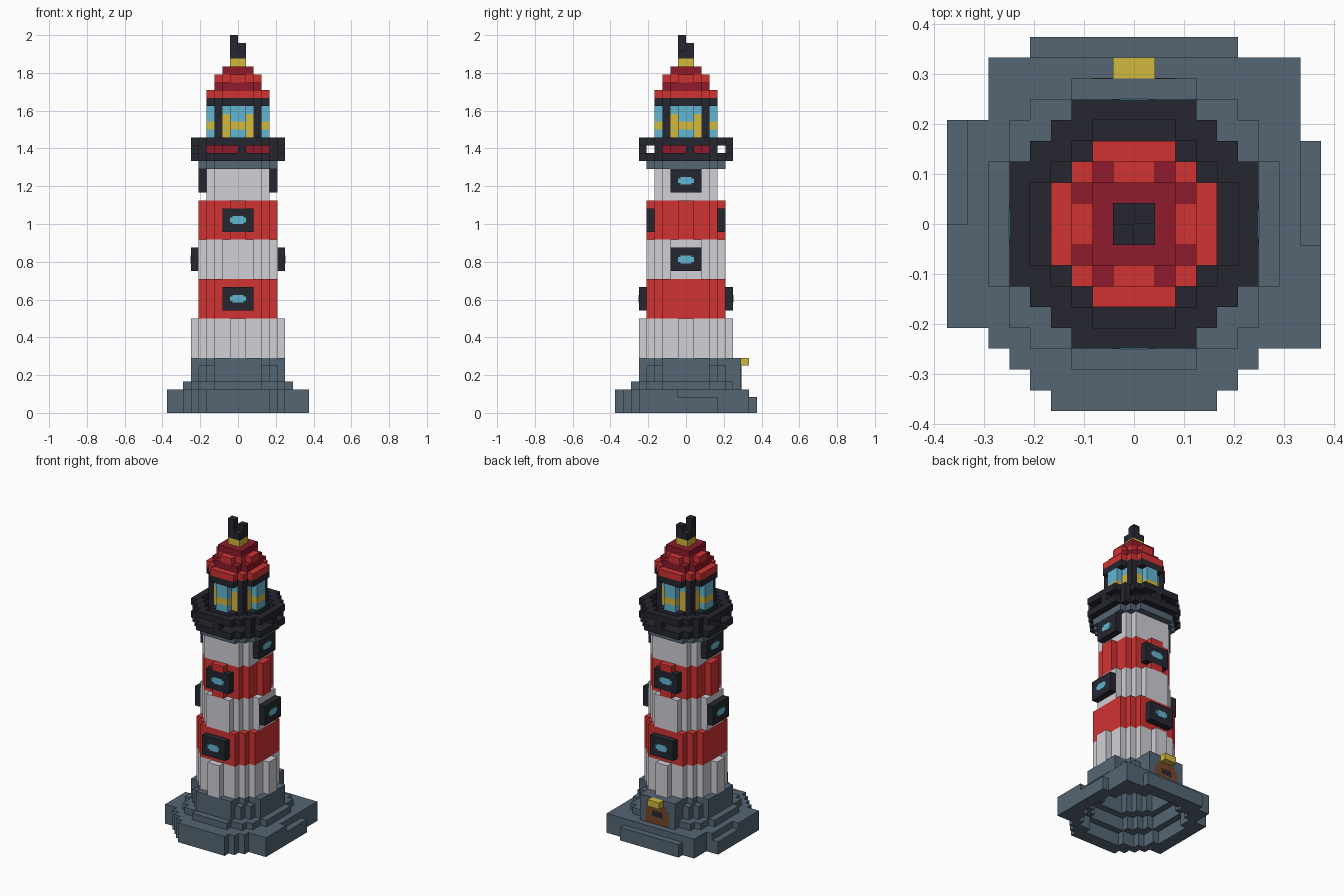
import bpy, bmesh
from mathutils import Vector

cube = bpy.data.objects.get("Cube")
if cube:
    bpy.data.objects.remove(cube, do_unlink=True)

U = 1 / 24  # block size

COLOURS = {
    "slate": (0.089, 0.132, 0.177),
    "white": (0.63, 0.63, 0.67),
    "red": (0.64, 0.032, 0.032),
    "dark_red": (0.275, 0.011, 0.024),
    "charcoal": (0.019, 0.02, 0.029),
    "glass_blue": (0.12, 0.47, 0.64),
    "yellow": (0.65, 0.48, 0.05),
    "door_brown": (0.18, 0.065, 0.022),
}
MATS = {}
for name, rgb in COLOURS.items():
    m = bpy.data.materials.new(name)
    m.use_nodes = True
    m.diffuse_color = (*rgb, 1)
    bsdf = m.node_tree.nodes["Principled BSDF"]
    bsdf.inputs["Base Color"].default_value = (*rgb, 1)
    bsdf.inputs["Roughness"].default_value = 0.8
    MATS[name] = m

blocks = {}  # (x, y, z) -> (part, colour)


def box(part, colour, xs, ys, zs):
    for x in range(*xs):
        for y in range(*ys):
            for z in range(*zs):
                if colour:
                    blocks[x, y, z] = (part, colour)
                else:
                    blocks.pop((x, y, z), None)


def disc(part, colour, half_widths, z0, z1):
    """Stepped round slab; half_widths lists each row outwards from the centre."""
    for row, w in enumerate(half_widths):
        for y in (row, -1 - row):
            box(part, colour, (-w, w), (y, y + 1), (z0, z1))


def fold(c):
    return c if c >= 0 else -1 - c


R7 = [7, 7, 7, 6, 6, 5, 3]
R6 = [6, 6, 6, 5, 4, 3]
R5 = [5, 5, 5, 4, 3]
R5_SMALL = [5, 5, 4, 3, 2]
R4 = [4, 4, 3, 2]

# Uneven rock base: strips of (left, right, front, back)
for x0, x1, y0, y1 in [(-5, 5, 8, 9), (-7, 8, 5, 8), (-9, 8, 4, 5), (-9, 9, -5, 4),
                       (-7, 9, -6, -5), (-6, 6, -7, -6), (-5, 5, -8, -7), (-4, 4, -9, -8)]:
    box("rock_base", "slate", (x0, x1), (y0, y1), (0, 3))
box("rock_base", None, (8, 9), (-1, 4), (2, 3))
box("rock_base", None, (-9, -8), (0, 5), (2, 3))
box("rock_base", None, (-5, 5), (8, 9), (2, 3))

# Plinth and porch, hollow underneath
disc("plinth", "slate", R7, 3, 4)
disc("plinth", "slate", R6, 4, 6)
disc("plinth", "slate", [6, 6, 6, 4, 3, 3], 6, 7)
box("porch", "slate", (-3, 3), (4, 7), (3, 7))
box("porch_lamp", "yellow", (-1, 1), (7, 8), (6, 7))
disc("hollow", None, R7, 0, 2)
disc("hollow", None, R6, 2, 4)
disc("hollow", None, R5_SMALL, 4, 7)

# Striped tower, narrowing with each band
disc("tower", "white", [6, 5, 5, 4, 3, 1], 7, 12)
disc("tower", "red", R5, 12, 17)
disc("tower", "white", R5_SMALL, 17, 22)
disc("tower", "red", [5, 4, 4, 3, 1], 22, 27)
disc("tower", "white", [4, 4, 4, 3], 27, 31)
disc("tower_collar", "slate", R5, 31, 32)

# Gallery floor, posts and rail
disc("gallery", "charcoal", R6, 32, 35)
disc("gallery", None, R5, 33, 34)
disc("gallery", None, R5_SMALL, 34, 35)
for x, y, z in list(blocks):
    if z == 33 and not (x == 0 or y == 0 or (fold(x), fold(y)) == (4, 3)):
        del blocks[x, y, z]
disc("lantern_floor", "dark_red", R4, 33, 34)
disc("lantern_floor", "charcoal", R4, 34, 35)

# Lantern: corner posts, lit columns and projecting glass bays
disc("lantern", "glass_blue", [4, 3, 3, 1], 35, 39)
for x, y, z in [k for k, v in blocks.items() if v[0] == "lantern"]:
    i, j = fold(x), fold(y)
    if (i, j) == (2, 2):
        blocks[x, y, z] = ("lantern", "charcoal")
    elif z == 36 or (z < 38 and max(i, j) < 3):
        blocks[x, y, z] = ("lantern", "yellow")

# Stepped roof and finial
disc("roof_rim", "charcoal", R4, 39, 40)
disc("roof", "red", R4, 40, 41)
disc("roof", "dark_red", [3, 3, 2], 41, 42)
disc("roof", "red", [3, 2, 1], 42, 43)
disc("roof", "dark_red", [2, 2], 43, 44)
disc("finial_collar", "yellow", [1], 44, 45)
disc("finial", "charcoal", [1], 45, 46)
box("finial", "charcoal", (0, 1), (0, 1), (46, 47))
box("finial", "charcoal", (-1, 0), (-1, 0), (46, 48))

# Window frames: (height, outer face), alternating front/back and sides
FRONT_WINDOWS = [(13, 6), (23, 5)]
SIDE_WINDOWS = [(18, 6), (28, 5)]
for s in (-1, 1):
    for z, face in FRONT_WINDOWS + SIDE_WINDOWS:
        depth = (face - 1, face) if s > 0 else (-face, 1 - face)
        across = (-2, 2)
        xs, ys = (across, depth) if (z, face) in FRONT_WINDOWS else (depth, across)
        box("window_frames", "charcoal", xs, ys, (z, z + 3))


def make_object(name, bm, colours):
    bmesh.ops.remove_doubles(bm, verts=bm.verts, dist=1e-5)
    mesh = bpy.data.meshes.new(name)
    bm.to_mesh(mesh)
    bm.free()
    for c in colours:
        mesh.materials.append(MATS[c])
    ob = bpy.data.objects.new(name, mesh)
    bpy.context.collection.objects.link(ob)


# Turn the blocks of each part into a mesh of exposed faces
for part in sorted({p for p, c in blocks.values()}):
    cells = {k: c for k, (p, c) in blocks.items() if p == part}
    colours = sorted(set(cells.values()))
    bm = bmesh.new()
    for cell, colour in cells.items():
        for axis in range(3):
            for s in (-1, 1):
                n = Vector((0, 0, 0))
                n[axis] = s
                near = tuple(int(a + b) for a, b in zip(cell, n))
                if near in blocks:
                    continue
                a, b = Vector((0, 0, 0)), Vector((0, 0, 0))
                a[(axis + 1) % 3] = 0.5
                b[(axis + 2) % 3] = 0.5 * s
                mid = Vector(cell) + Vector((0.5, 0.5, 0.5)) + n / 2
                corners = (mid - a - b, mid + a - b, mid + a + b, mid - a + b)
                f = bm.faces.new([bm.verts.new(p * U) for p in corners])
                f.material_index = colours.index(colour)
    make_object(part, bm, colours)


def plate(bm, axis, side, face, width, height, z, thick):
    """Thin plate lying on an outer face; sizes in blocks."""
    verts = bmesh.ops.create_cube(bm, size=1)["verts"]
    for v in verts:
        across, out = v.co.x * width * U, side * face * U + v.co.y * thick * 2
        up = (z + v.co.z * height) * U
        v.co = (across, out, up) if axis == "y" else (out, across, up)
    if axis == "x":
        bmesh.ops.reverse_faces(bm, faces=list({f for v in verts for f in v.link_faces}))


# Window panes
bm = bmesh.new()
for s in (-1, 1):
    for axis, windows in (("y", FRONT_WINDOWS), ("x", SIDE_WINDOWS)):
        for z, face in windows:
            plate(bm, axis, s, face, 2, 0.6, z + 1.5, 0.001)
            plate(bm, axis, s, face, 1.4, 1, z + 1.5, 0.0015)
make_object("window_panes", bm, ["glass_blue"])

# Arched back door with a dark peephole
bm = bmesh.new()
plate(bm, "y", 1, 7, 4, 2.3, 4.15, 0.001)
plate(bm, "y", 1, 7, 3, 3, 4.5, 0.0015)
make_object("door", bm, ["door_brown"])
bm = bmesh.new()
plate(bm, "y", 1, 7, 1.8, 0.8, 4.6, 0.0025)
make_object("door_peephole", bm, ["charcoal"])
